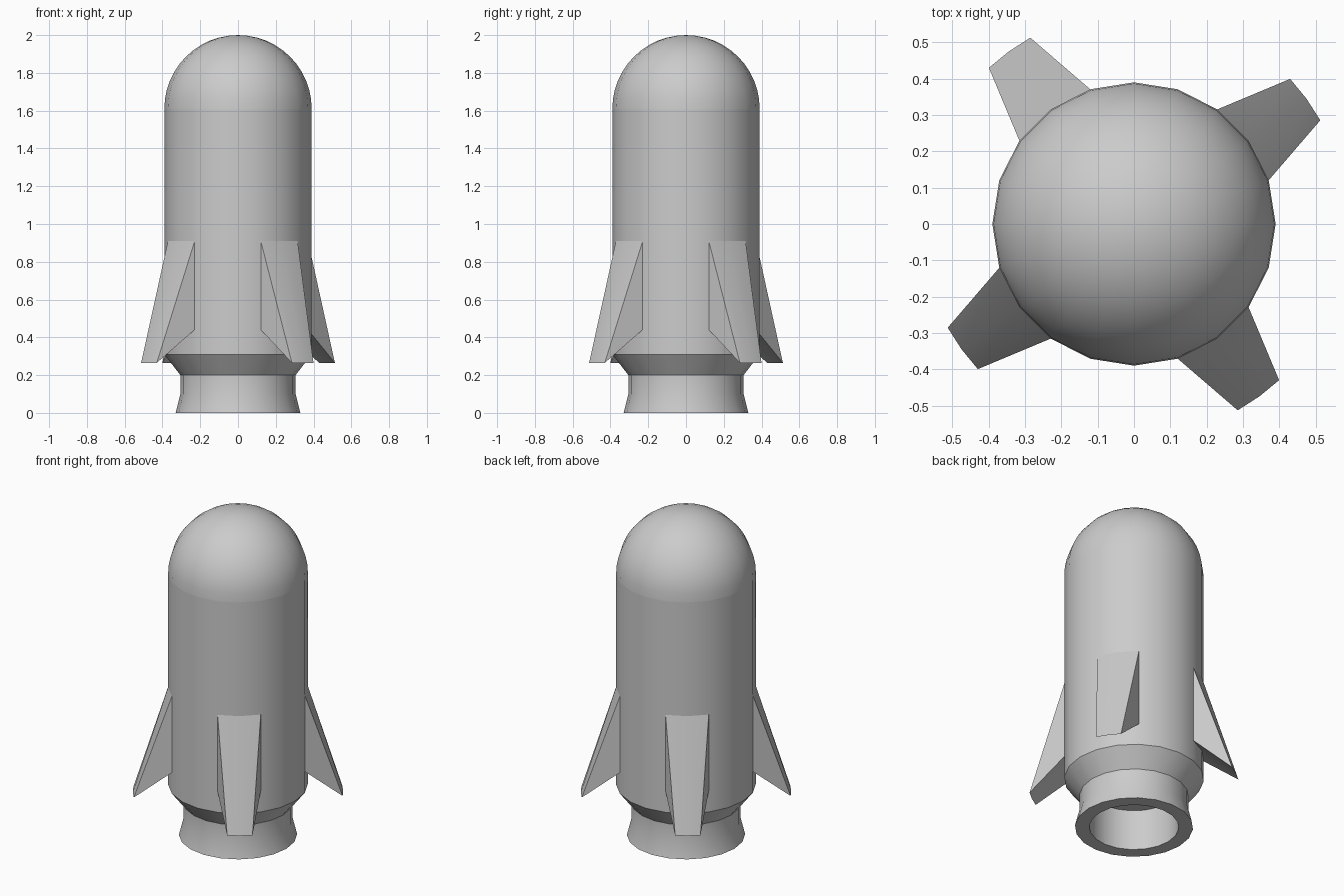
import bpy
import bmesh
import math

if "Cube" in bpy.data.objects:
    bpy.data.objects.remove(bpy.data.objects["Cube"])

SIDES = 20
R = 0.39          # hull radius
DOME_Z = 1.61     # where the nose dome starts

grey = bpy.data.materials.new("light grey")
grey.diffuse_color = (0.6, 0.6, 0.6, 1)
grey.use_nodes = True
grey.node_tree.nodes["Principled BSDF"].inputs["Base Color"].default_value = grey.diffuse_color


def polar(r, deg, z):
    a = math.radians(deg)
    return (r * math.cos(a), r * math.sin(a), z)


def finish(name, bm, angle):
    """Turn a bmesh into a named object, smooth up to the given angle."""
    mesh = bpy.data.meshes.new(name)
    bm.to_mesh(mesh)
    bm.free()
    mesh.materials.append(grey)
    ob = bpy.data.objects.new(name, mesh)
    bpy.context.collection.objects.link(ob)
    bpy.ops.object.select_all(action='DESELECT')
    ob.select_set(True)
    bpy.context.view_layer.objects.active = ob
    bpy.ops.object.shade_smooth_by_angle(angle=math.radians(angle))
    return ob


def lathe(name, profile, angle=30):
    """Revolve (radius, z) points around z; outside runs bottom to top."""
    bm = bmesh.new()
    rings = [[bm.verts.new(polar(r, 360 * j / SIDES, z)) for j in range(SIDES)]
             for r, z in profile]
    for low, high in zip(rings, rings[1:]):
        for j in range(SIDES):
            k = (j + 1) % SIDES
            bm.faces.new((low[j], low[k], high[k], high[j]))
    bmesh.ops.remove_doubles(bm, verts=bm.verts, dist=1e-5)
    return finish(name, bm, angle)


# Hull
lathe("hull", [(R, 0.31), (R, DOME_Z)])

# Hemispherical nose
steps = 12
lathe("nose_dome", [(R * math.cos(math.pi / 2 * i / steps) if i < steps else 0,
                     DOME_Z + R * math.sin(math.pi / 2 * i / steps))
                    for i in range(steps + 1)])

# Hollow flared nozzle with the tapered collar up to the hull
lathe("nozzle", [(0, 0.25), (0.25, 0.25), (0.25, 0), (0.33, 0),
                 (0.305, 0.1), (0.305, 0.2), (R, 0.31)])


# Four wedge fins, each growing out of two hull facets
def fin(name, centre):
    bm = bmesh.new()
    top = [bm.verts.new(polar(R, centre + d, 0.91)) for d in (-18, 0, 18)]
    root = [bm.verts.new(polar(R, centre + d, 0.44)) for d in (-18, 0, 18)]
    tip = [bm.verts.new(polar(0.587, centre + d, 0.265)) for d in (-6.9, 0, 6.9)]
    for a, b in ((top, tip), (tip, root), (root, top)):
        for i in range(2):
            bm.faces.new((a[i], b[i], b[i + 1], a[i + 1]))
    for i in (0, 2):
        bm.faces.new((top[i], root[i], tip[i]))
    bmesh.ops.recalc_face_normals(bm, faces=bm.faces)
    finish(name, bm, 30)


for n in range(4):
    fin(f"fin_{n + 1}", 36 + 90 * n)
